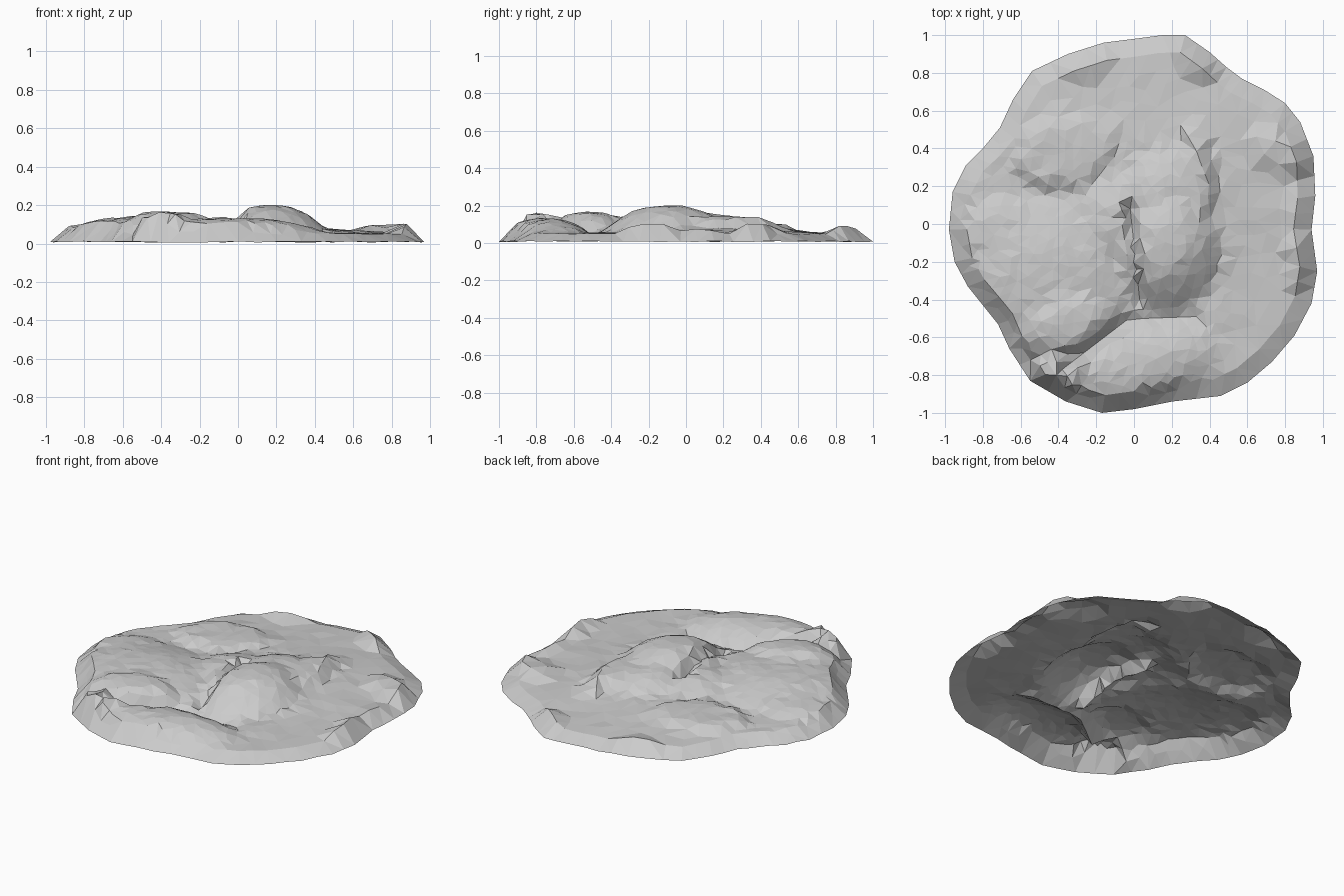
import bpy, math, random
from mathutils import Vector
from mathutils.geometry import delaunay_2d_cdt, intersect_point_line

if "Cube" in bpy.data.objects:
    bpy.data.objects.remove(bpy.data.objects["Cube"])

random.seed(4)

# Footprint of the terrain
outline = [(.95,.36),(.88,.54),(.80,.64),(.69,.71),(.57,.77),(.49,.83),(.40,.91),(.27,1.0),(.15,1.0),(0,.98),(-.16,.96),
    (-.35,.90),(-.54,.81),(-.64,.66),(-.71,.51),(-.80,.40),(-.89,.31),(-.96,.17),(-.98,-.03),
    (-.95,-.2),(-.88,-.33),(-.80,-.43),(-.72,-.53),(-.66,-.66),(-.55,-.83),(-.36,-.94),(-.17,-1.0),
    (0,-.98),(.2,-.94),(.46,-.91),(.6,-.84),(.73,-.73),(.85,-.59),(.94,-.42),(.97,-.25),(.94,-.03),(.96,.15)]
rim = [Vector(p) for p in outline]

# Mounds: centre x, y, radius x, y, turn, height, flatness of the top
mounds = [
    (-.45,-.27,.42,.36,-.2,.14,3),    # south-west plateau
    (-.40,-.80,.19,.10,.2,.175,4),    # south-west crest
    (-.36,-.52,.26,.17,.3,.165,4),    # broken rocks
    (-.66,-.05,.30,.20,0,.11,3),      # west shoulder
    (-.02,-.75,.42,.19,.2,.13,3),     # front mound
    (.17,-.10,.23,.27,-.1,.20,3),     # central hill
    (.31,.18,.11,.34,-.05,.14,6),     # ledge on the east of the hill
    (.15,.12,.22,.26,0,.15,3),        # back of the hill
    (-.06,.02,.24,.24,0,.135,3),      # west flank of the hill
    (-.36,.38,.29,.20,.25,.10,10),    # north-west disc
    (.31,.84,.12,.08,-.6,.092,4),     # back knob
    (-.27,.84,.15,.06,.2,.08,4),      # back rim knob
    (.78,.38,.20,.08,-.4,.105,4),     # right back knob
    (.89,-.12,.05,.30,0,.105,4),      # right rim ridge
]
# Gullies: start, end, width, depth
gullies = [
    ((-.38,-.77),(-.04,-.51),.055,.07),
    ((-.02,.08),(.03,-.40),.045,.05),
    ((.05,-.50),(.33,-.49),.06,.02),
]

def along(p, a, b):
    return a.lerp(b, max(0, min(1, intersect_point_line(p, a, b)[1])))

def rim_distance(p):
    return min((p - along(p, a, b)).length for a, b in zip(rim, rim[1:] + rim[:1]))

def inside(p):
    hit = False
    for a, b in zip(rim, rim[1:] + rim[:1]):
        if (a.y > p.y) != (b.y > p.y) and p.x < a.x + (p.y - a.y) * (b.x - a.x) / (b.y - a.y):
            hit = not hit
    return hit

def height(p):
    # Gentle plain, rising toward the middle, higher to the west and front
    z = .052 - .010 * p.x - .008 * p.y
    z += .036 * math.exp(-((p.x - .2) / .6) ** 2 - ((p.y - .22) / .45) ** 2)
    for cx, cy, rx, ry, turn, h, power in mounds:
        dx, dy = p.x - cx, p.y - cy
        u = dx * math.cos(turn) + dy * math.sin(turn)
        v = dy * math.cos(turn) - dx * math.sin(turn)
        z = max(z, h * math.exp(-.5 * math.hypot(u / rx, v / ry) ** power))
    for a, b, width, depth in gullies:
        z -= depth * max(0, 1 - (p - along(p, Vector(a), Vector(b))).length / width)
    z = max(z, .035) + random.uniform(-.004, .004)
    # Sloping outer wall
    d = rim_distance(p)
    return .01 + (z - .01) * min(1, d / .09) if d > 1e-3 else .005 + .007 * random.random()

# Boundary points, then a crest line inside it, gully points and scattered points
points = []
for a, b in zip(rim, rim[1:] + rim[:1]):
    points += [a.copy(), a.lerp(b, .5)]
n = len(points)
points += [p * (1 - .095 / p.length) for p in points[:n]]
for a, b, width, depth in gullies:
    a, b = Vector(a), Vector(b)
    side = (b - a).normalized().orthogonal() * width
    points += [a.lerp(b, i / 6) + side * k * random.uniform(.7, 1.2) for i in range(7) for k in (-1, 0, 1)]
for _ in range(9000):
    p = Vector((random.uniform(-1, 1), random.uniform(-1, 1)))
    rough = p.x < .48 and p.y < .45
    gap = .042 if rough else .07
    if inside(p) and rim_distance(p) > .05 and all((p - q).length > gap for q in points):
        points.append(p)

edges = [(i, (i + 1) % n) for i in range(n)]
flat, _, faces, *_ = delaunay_2d_cdt(points, edges, [], 1, 1e-5)
mesh = bpy.data.meshes.new("terrain")
mesh.from_pydata([(p.x, p.y, height(p)) for p in flat], [], [list(f) for f in faces])
mesh.update()
terrain = bpy.data.objects.new("terrain", mesh)
bpy.context.collection.objects.link(terrain)
